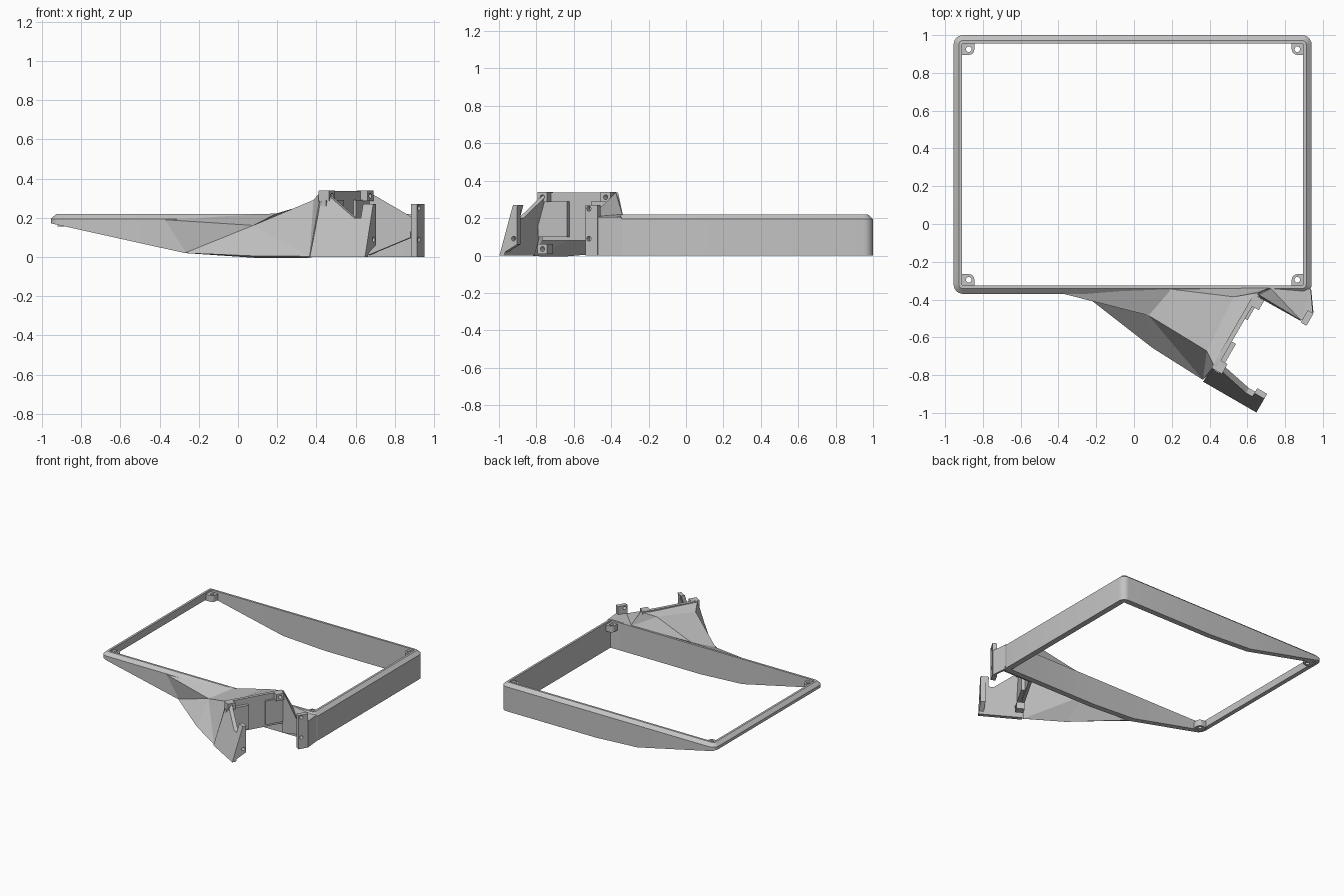
import bpy, bmesh, math
from mathutils import Matrix, Vector

if "Cube" in bpy.data.objects:
    bpy.data.objects.remove(bpy.data.objects["Cube"], do_unlink=True)

grey = bpy.data.materials.new("light_grey")
grey.use_nodes = True
GREY = (0.55, 0.55, 0.55, 1)
grey.diffuse_color = GREY
grey.node_tree.nodes["Principled BSDF"].inputs["Base Color"].default_value = GREY

# The mounting bracket is turned 30 degrees from the frame
TURN = Matrix.Rotation(math.radians(-30), 4, "Z")


def finish(name, bm):
    bmesh.ops.recalc_face_normals(bm, faces=bm.faces)
    mesh = bpy.data.meshes.new(name)
    bm.to_mesh(mesh)
    bm.free()
    mesh.materials.append(grey)
    ob = bpy.data.objects.new(name, mesh)
    bpy.context.collection.objects.link(ob)
    return ob


def apply_modifiers(ob):
    bpy.ops.object.select_all(action="DESELECT")
    bpy.context.view_layer.objects.active = ob
    ob.select_set(True)
    for mod in list(ob.modifiers):
        bpy.ops.object.modifier_apply(modifier=mod.name)


def prism(name, bottom, top, matrix=Matrix()):
    """Solid joining two matching outlines."""
    bm = bmesh.new()
    a = [bm.verts.new(matrix @ Vector(p)) for p in bottom]
    b = [bm.verts.new(matrix @ Vector(p)) for p in top]
    bm.faces.new(a)
    bm.faces.new(b)
    for i in range(len(a)):
        j = (i + 1) % len(a)
        bm.faces.new((a[i], a[j], b[j], b[i]))
    return finish(name, bm)


def block(name, u, v, z):
    """Box in the turned bracket space."""
    loop = [(u[0], v[0]), (u[1], v[0]), (u[1], v[1]), (u[0], v[1])]
    return prism(name, [(*p, z[0]) for p in loop], [(*p, z[1]) for p in loop], TURN)


def shell(name, points, faces, thickness):
    """Faceted sheet from named corner points."""
    bm = bmesh.new()
    verts = {k: bm.verts.new(p) for k, p in points.items()}
    for f in faces:
        bm.faces.new([verts[k] for k in f.split()])
    ob = finish(name, bm)
    mod = ob.modifiers.new("Thickness", "SOLIDIFY")
    mod.thickness = thickness
    mod.offset = 0
    apply_modifiers(ob)
    return ob


def drill(ob, matrix, radius=0.013, depth=0.2):
    bm = bmesh.new()
    bmesh.ops.create_cone(bm, cap_ends=True, segments=16, radius1=radius,
                          radius2=radius, depth=depth, matrix=matrix)
    cutter = finish("drill_cutter", bm)
    cutter.hide_render = True
    mod = ob.modifiers.new("Hole", "BOOLEAN")
    mod.operation = "DIFFERENCE"
    mod.solver = "EXACT"
    mod.object = cutter
    apply_modifiers(ob)
    bpy.data.objects.remove(cutter, do_unlink=True)


def drill_u(ob, u, v, z):
    drill(ob, TURN @ Matrix.Translation((u, v, z)) @ Matrix.Rotation(math.pi / 2, 4, "Y"))


# Rectangular bezel frame with a sloping underside
X0, X1, Y0, Y1 = -0.955, 0.94, -0.37, 1.0
BENDS = (-0.27, 0.1)


def underside(x):
    if x < BENDS[0]:
        return 0.02 + (BENDS[0] - x) * 0.222
    return max(0, 0.02 * (BENDS[1] - x) / (BENDS[1] - BENDS[0]))


def frame_loop(inset):
    r = 0.05
    pts = []
    corners = ((X1 - r, Y1 - r), (X0 + r, Y1 - r), (X0 + r, Y0 + r), (X1 - r, Y0 + r))
    for i, (cx, cy) in enumerate(corners):
        for k in range(7):
            a = math.radians(90 * i + 15 * k)
            pts.append((cx + (r - inset) * math.cos(a), cy + (r - inset) * math.sin(a)))
        if i == 0:
            pts += [(x, Y1 - inset) for x in reversed(BENDS)]
        if i == 2:
            pts += [(x, Y0 + inset) for x in BENDS]
    return pts


bm = bmesh.new()
rings = []
for inset, height in ((0, None), (0, 0.195), (0.028, 0.22), (0.045, 0.22), (0.045, None)):
    rings.append([bm.verts.new((x, y, underside(x) if height is None else height))
                  for x, y in frame_loop(inset)])
for n, ring in enumerate(rings):
    nxt = rings[(n + 1) % len(rings)]
    for i in range(len(ring)):
        j = (i + 1) % len(ring)
        bm.faces.new((ring[i], ring[j], nxt[j], nxt[i]))
frame = finish("bezel_frame", bm)
apply_modifiers(frame)
bpy.ops.object.shade_smooth_by_angle(angle=math.radians(20))

# Corner screw bosses
for side, sx, cx in (("right", -1, -0.875), ("left", 1, 0.865)):
    for end, sy, cy in (("front", -1, -0.295), ("back", 1, 0.925)):
        loop = [(cx + sx * 0.045, cy + sy * 0.045), (cx - sx * 0.03, cy + sy * 0.045)]
        for k in range(5):
            a = math.radians(22.5 * k)
            loop.append((cx - sx * 0.03 * math.cos(a), cy - sy * 0.03 * math.sin(a)))
        loop.append((cx + sx * 0.045, cy - sy * 0.03))
        boss = prism(f"{end}_{side}_boss", [(*p, 0.155) for p in loop], [(*p, 0.205) for p in loop])
        drill(boss, Matrix.Translation((cx, cy, 0.2)), 0.015)

# Faceted hood flaring out of the front wall
shell("hood", {
    "start": (-0.27, -0.36, 0.02), "rim": (-0.38, -0.36, 0.19),
    "crease": (0.08, -0.48, 0.155), "join": (0.2, -0.345, 0.215),
    "low": (0.1, -0.65, 0), "foot": (0.37, -0.82, 0),
    "brow": (0.39, -0.67, 0.285), "peak": (0.43, -0.75, 0.332),
    "ridge": (0.53, -0.39, 0.315), "end": (0.66, -0.37, 0.332),
    "wall": (0.72, -0.345, 0.215),
}, ("rim start crease", "rim crease join", "start low crease", "low foot crease",
    "crease foot brow", "crease brow ridge join", "brow peak end ridge",
    "join ridge wall", "ridge end wall", "foot peak brow"), 0.016)

# Left side cheek bridging the hood end to the frame corner
shell("corner_cheek", {
    "top": (0.66, -0.37, 0.33), "wall": (0.72, -0.345, 0.215),
    "corner": (0.93, -0.345, 0.2), "edge": (0.942, -0.47, 0.2),
    "arm": (0.885, -0.505, 0.2), "under": (0.885, -0.505, 0.1),
    "root": (0.67, -0.385, 0.01), "edge_low": (0.942, -0.47, 0),
    "corner_low": (0.93, -0.345, 0),
}, ("top arm wall", "wall arm corner", "arm edge corner",
    "top root under arm", "edge edge_low corner_low corner"), 0.016)


# Leaning right arm
def lean(z):
    return -0.54 + 0.31 * z


side = [(0.735, 0), (1.06, 0), (1.06, 0.27), (1.0, 0.27), (1.0, 0.2), (0.96, 0.2), (0.75, 0.34)]
prism("right_arm", [(u, lean(z), z) for u, z in side],
      [(u, lean(z) + 0.03, z) for u, z in side], TURN)

# Screw tabs at the arm ends
edge = [(-0.54, 0), (-0.43, 0.06), (-0.43, 0.27), (lean(0.27), 0.27)]
tab = prism("right_tab", [(1.025, *p) for p in edge], [(1.06, *p) for p in edge], TURN)
for z in (0.09, 0.25):
    drill_u(tab, 1.04, -0.452, z)
tab = block("left_tab", (1.025, 1.06), (-0.01, 0.065), (0, 0.27))
for z in (0.09, 0.25):
    drill_u(tab, 1.04, 0.012, z)

# Back plate closing the hood, with raised pads and screw bosses
block("back_plate", (0.735, 0.76), (-0.45, 0.005), (0.08, 0.338))
block("wide_pad", (0.755, 0.785), (-0.46, -0.28), (0.1, 0.29))
block("narrow_pad", (0.755, 0.775), (-0.14, 0), (0.1, 0.29))
for name, v, z in (("upper_right_boss", -0.425, 0.312), ("upper_left_boss", -0.035, 0.312),
                   ("lower_right_boss", -0.425, 0.035)):
    b = block(name, (0.74, 0.8), (v - 0.03, v + 0.03), (z - 0.027, z + 0.027))
    drill_u(b, 0.84, v, z)
